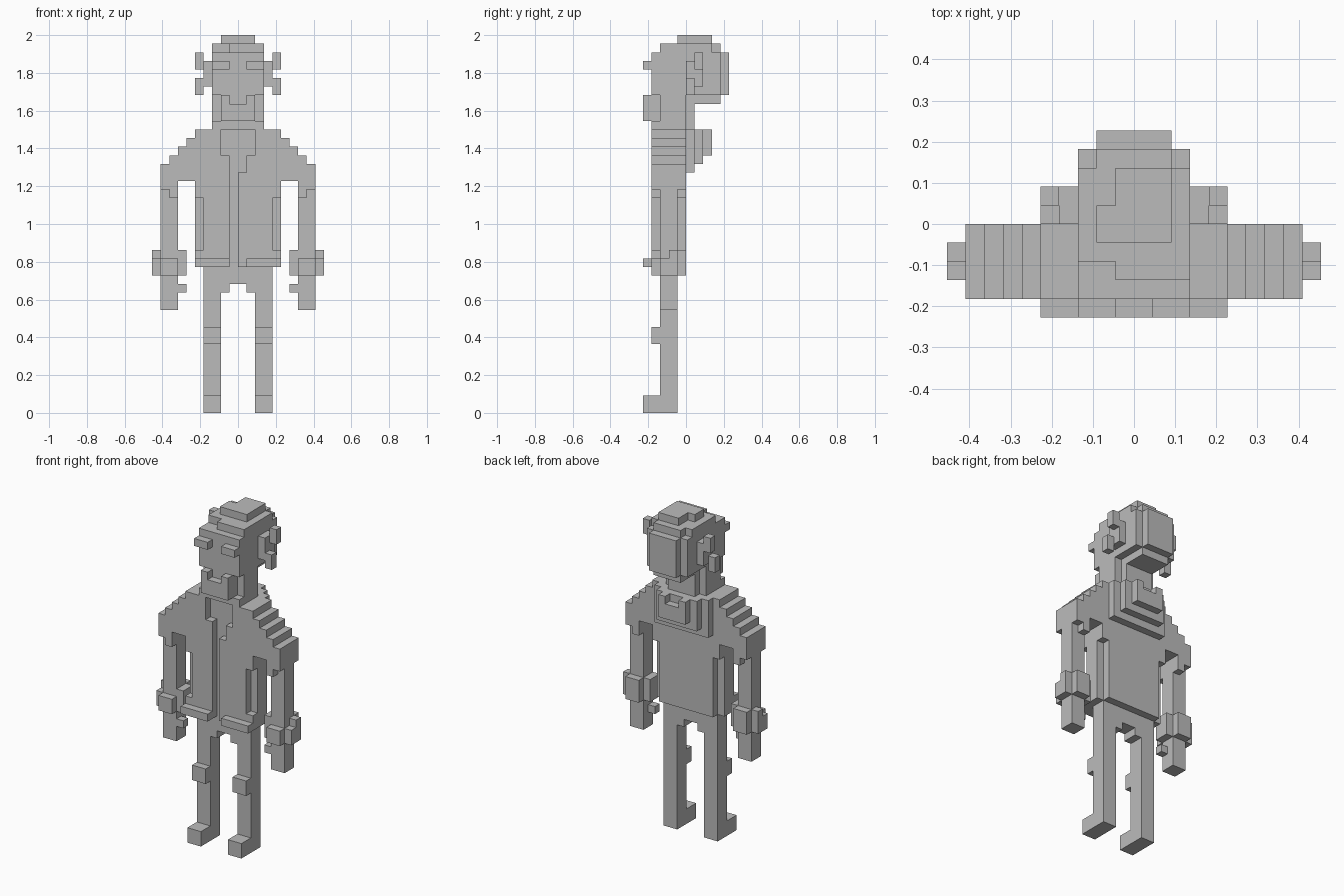
import bpy, bmesh, math

if "Cube" in bpy.data.objects:
    bpy.data.objects.remove(bpy.data.objects["Cube"])

V = 2 / 44  # size of one cube
parts = {}  # part name -> set of filled cells


def cells(x0, x1, y0, y1, z0, z1):
    return {(x, y, z) for x in range(x0, x1)
            for y in range(y0, y1) for z in range(z0, z1)}


def add(name, *boxes):
    for b in boxes:
        parts.setdefault(name, set()).update(cells(*b))


def cut(name, *boxes):
    for b in boxes:
        parts[name] -= cells(*b)


def mirror(name, *boxes):
    """Boxes on the +x side, repeated as left and right parts."""
    for x0, x1, *r in boxes:
        add("right_" + name, (x0, x1, *r))
        add("left_" + name, (-x1, -x0, *r))


def pair(name, fn, *boxes):
    """Apply add or cut to one part on both sides of x = 0."""
    for x0, x1, *r in boxes:
        fn(name, (x0, x1, *r), (-x1, -x0, *r))


# Legs with knee pads and boots
mirror("leg", (2, 4, -3, -1, 2, 15))
mirror("knee_pad", (2, 4, -4, -3, 8, 10))
mirror("boot", (2, 4, -5, -1, 0, 2))

# Hips
add("hips", (-4, 4, -3, -1, 15, 17))
pair("hips", add, (1, 2, -3, -1, 14, 15))

# Jacket: open front, narrowed sides, hem flaps
add("jacket", (-5, 5, -4, 0, 17, 33))
pair("jacket", cut, (4, 5, -4, -3, 19, 25), (4, 5, -1, 0, 17, 25))
cut("jacket", (-1, 0, -4, -3, 17, 28), (-1, 1, -4, -3, 28, 30),
    (-2, 2, -4, -3, 30, 33))
mirror("hem_flap", (1, 5, -5, -4, 17, 18))

# Stepped shoulders
for i in range(4):
    mirror("shoulder", (5 + i, 6 + i, -4, 0, 27, 32 - i))
mirror("shoulder", (7, 8, -4, 0, 25, 27), (8, 9, -4, 0, 26, 27))

# Arms, cuffs and hands with thumbs
mirror("arm", (7, 9, -3, -1, 19, 27))
mirror("cuff", (7, 9, -3, -1, 16, 19), (7, 9, -4, -3, 16, 18),
       (7, 9, -1, 0, 16, 19), (6, 7, -3, -1, 16, 19),
       (9, 10, -3, -2, 16, 18), (9, 10, -2, -1, 16, 19))
mirror("hand", (7, 9, -3, -1, 12, 16), (6, 7, -3, -2, 14, 15))

# Hood lying on the back
add("hood", (-4, 4, 0, 1, 28, 33), (-3, 3, 1, 2, 29, 33),
    (-2, 2, 2, 3, 30, 33))
cut("hood", (-1, 1, 2, 3, 32, 33))

# Neck and head with a narrowed jaw
add("neck", (-3, 3, -4, 0, 33, 34), (-2, 2, 0, 1, 33, 37))
add("head", (-3, 3, -4, 0, 34, 42))
pair("head", cut, (2, 3, -4, -3, 34, 37))
mirror("brow", (1, 3, -5, -4, 40, 41))
add("beard", (-2, 2, -5, -4, 34, 36))
pair("beard", add, (1, 2, -5, -4, 36, 37))

# Hair: back mass, fringe and crown
add("hair", (-3, 3, 0, 4, 37, 42), (-2, 2, 1, 4, 36, 37),
    (-2, 2, 4, 5, 37, 42), (-3, 3, -2, 3, 42, 43),
    (-2, 2, 3, 4, 42, 43), (-1, 3, -3, -2, 42, 43),
    (-2, 2, -1, 1, 43, 44), (-1, 2, 1, 3, 43, 44))

# Ears
mirror("ear", (3, 4, 0, 2, 38, 41), (4, 5, 1, 2, 40, 42),
       (4, 5, 0, 1, 37, 39))

grey = bpy.data.materials.new("plain grey")
grey.diffuse_color = (0.5, 0.5, 0.5, 1)
grey.use_nodes = True
grey.node_tree.nodes["Principled BSDF"].inputs["Base Color"].default_value = grey.diffuse_color
solid = set().union(*parts.values())


def build(name, filled):
    """Skin the filled cells wherever they meet open air."""
    bm = bmesh.new()
    verts = {}

    def vert(p):
        if p not in verts:
            verts[p] = bm.verts.new([c * V for c in p])
        return verts[p]

    for c in sorted(filled):
        for a in range(3):
            for s in (0, 1):
                n = list(c)
                n[a] += 2 * s - 1
                if tuple(n) in solid:
                    continue
                quad = []
                for u, w in ((0, 0), (1, 0), (1, 1), (0, 1)):
                    p = list(c)
                    p[a] += s
                    p[(a + 1) % 3] += u
                    p[(a + 2) % 3] += w
                    quad.append(vert(tuple(p)))
                bm.faces.new(quad if s else quad[::-1])
    bmesh.ops.dissolve_limit(bm, angle_limit=math.radians(1),
                             verts=bm.verts, edges=bm.edges)
    me = bpy.data.meshes.new(name)
    bm.to_mesh(me)
    bm.free()
    me.materials.append(grey)
    bpy.context.collection.objects.link(bpy.data.objects.new(name, me))


for part, filled in parts.items():
    build(part, filled)
